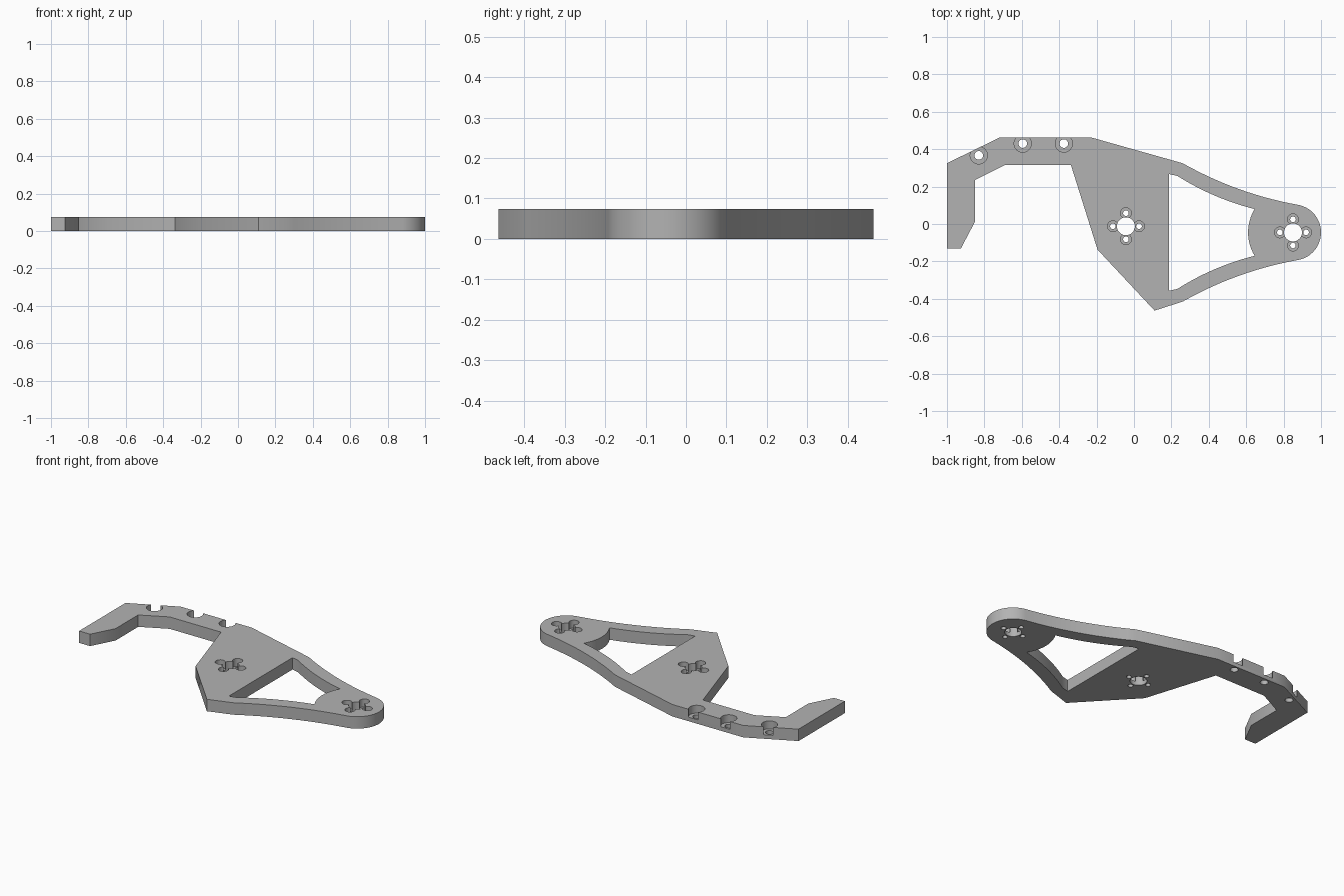
import bpy, bmesh, math
from mathutils import Vector

if "Cube" in bpy.data.objects:
    bpy.data.objects.remove(bpy.data.objects["Cube"])

T = 0.074                      # plate thickness
FLOOR = 0.025                  # height of the counterbore floor
HUB = Vector((0.85, -0.045))   # centre of the rounded end
MID = Vector((-0.043, -0.012)) # centre of the middle mount

grey = bpy.data.materials.new("plain grey")
grey.diffuse_color = (0.45, 0.45, 0.45, 1)
grey.use_nodes = True
grey.node_tree.nodes["Principled BSDF"].inputs["Base Color"].default_value = grey.diffuse_color


def prism(name, pts, z0, z1):
    """Extrude a flat outline between two heights."""
    bm = bmesh.new()
    face = bm.faces.new([bm.verts.new((p[0], p[1], z0)) for p in pts])
    ext = bmesh.ops.extrude_face_region(bm, geom=[face])
    for v in ext["geom"]:
        if isinstance(v, bmesh.types.BMVert):
            v.co.z = z1
    bmesh.ops.recalc_face_normals(bm, faces=bm.faces)
    mesh = bpy.data.meshes.new(name)
    bm.to_mesh(mesh)
    bm.free()
    mesh.materials.append(grey)
    ob = bpy.data.objects.new(name, mesh)
    bpy.context.collection.objects.link(ob)
    return ob


def arc(c, r, a0, a1, n):
    return [(c[0] + r * math.cos(math.radians(a0 + (a1 - a0) * i / n)),
             c[1] + r * math.sin(math.radians(a0 + (a1 - a0) * i / n))) for i in range(n + 1)]


def sagged(p, q, sag, n=14):
    """Shallow curve from p to q that dips towards the hub axis."""
    p, q = Vector(p), Vector(q)
    d = (q - p).normalized()
    nrm = Vector((d.y, -d.x))
    return [tuple(p.lerp(q, i / n) + nrm * sag * 4 * (i / n) * (1 - i / n)) for i in range(n + 1)]


def flip(pts):
    """Mirror across the hub axis, in reverse order."""
    return [(x, 2 * HUB.y - y) for x, y in reversed(pts)]


# plate outline, clockwise from the hook
edge = sagged((0.26, 0.325), (0.879, 0.102), 0.028)
outline = [(-1, -0.13), (-1, 0.325), (-0.717, 0.463), (-0.23, 0.463)]
outline += edge + arc(HUB, 0.15, 79, -79, 32)[1:-1] + flip(edge)
outline += [(0.11, -0.463), (-0.195, -0.137), (-0.337, 0.315), (-0.69, 0.315),
            (-0.85, 0.235), (-0.85, 0.013), (-0.925, -0.13)]
plate = prism("arm_plate", outline, 0, T)

# large window beside the rounded end
rim = [(0.187, 0.267)] + sagged((0.232, 0.257), (0.645, 0.08), 0.018)
window = rim + arc(HUB, 0.24, 148.6, 211.4, 16)[1:-1] + flip(rim)
cutters = [prism("window_cutter", window, -0.1, 0.2)]


def bore(c, r, z0, n=32):
    cutters.append(prism("bore_cutter", arc(c, r, 0, 360, n)[:-1], z0, 0.2))


# counterbored screw holes along the top edge
for c in ((-0.83, 0.367), (-0.595, 0.43), (-0.375, 0.43)):
    bore(c, 0.046, FLOOR)
    bore(c, 0.023, -0.1)

# mounts: centre hole with four small counterbored holes around it
for c in (MID, HUB):
    for k in range(4):
        a = k * math.pi / 2
        p = c + 0.07 * Vector((math.cos(a), math.sin(a)))
        bore(p, 0.029, FLOOR, 24)
        bore(p, 0.015, -0.1, 20)
    bore(c, 0.048, -0.1)

# cut everything, then remove the cutters
for cut in cutters:
    m = plate.modifiers.new("cut", "BOOLEAN")
    m.operation, m.solver, m.object = "DIFFERENCE", "EXACT", cut
bpy.context.view_layer.update()
dg = bpy.context.evaluated_depsgraph_get()
result = bpy.data.meshes.new_from_object(plate.evaluated_get(dg))
plate.modifiers.clear()
plate.data = result
for cut in cutters:
    bpy.data.objects.remove(cut)

bpy.context.view_layer.objects.active = plate
plate.select_set(True)
bpy.ops.object.shade_smooth_by_angle(angle=math.radians(30))
